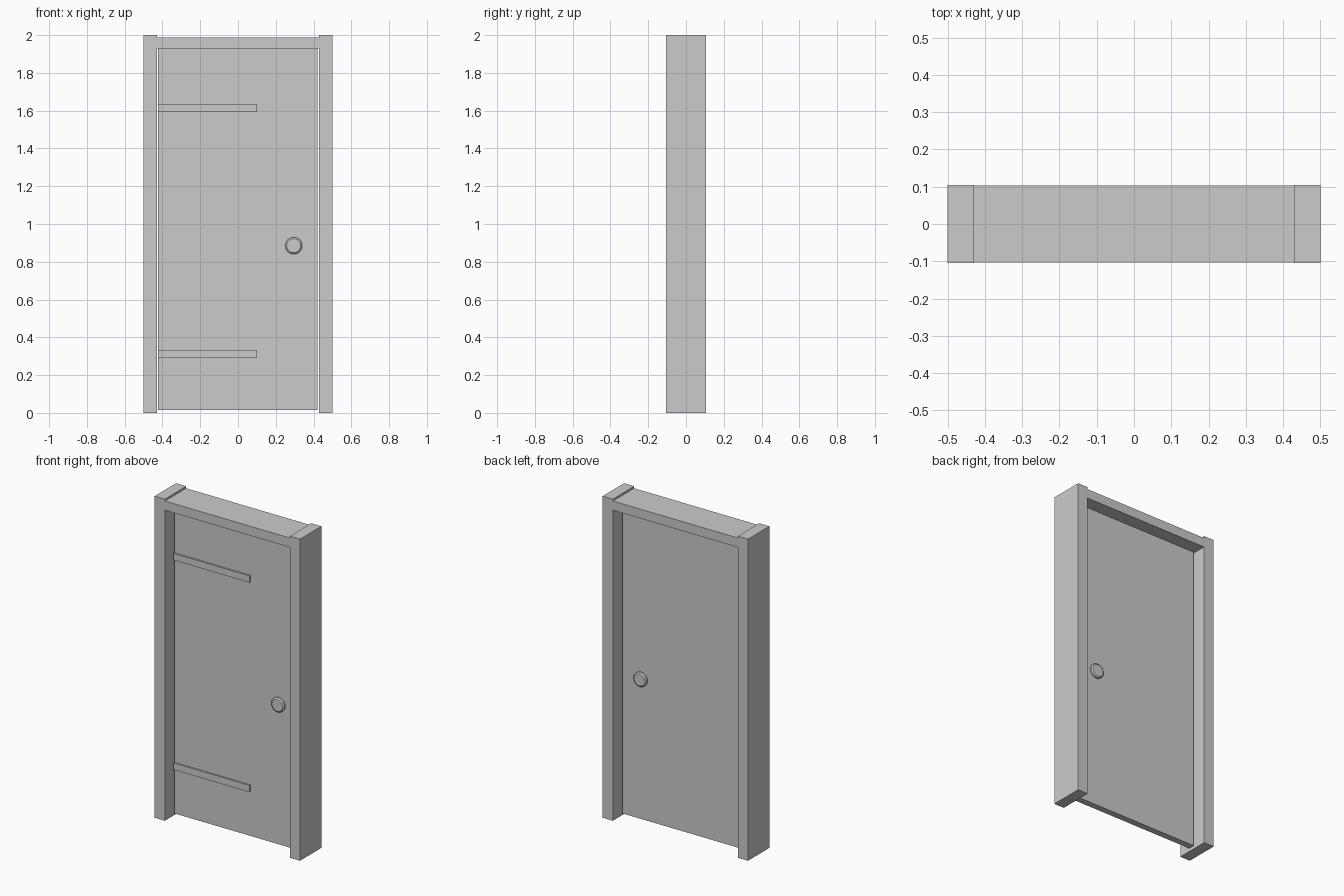
import bpy, bmesh, math
from mathutils import Matrix

if "Cube" in bpy.data.objects:
    bpy.data.objects.remove(bpy.data.objects["Cube"])


def add_mesh(name, bm):
    bmesh.ops.recalc_face_normals(bm, faces=bm.faces)
    mesh = bpy.data.meshes.new(name)
    bm.to_mesh(mesh)
    bm.free()
    ob = bpy.data.objects.new(name, mesh)
    bpy.context.collection.objects.link(ob)
    return ob


def box(name, x, y, z):
    """Box from (min, max) pairs on each axis."""
    bm = bmesh.new()
    bmesh.ops.create_cube(bm, size=1)
    for v in bm.verts:
        v.co = [lo + (c + 0.5) * (hi - lo) for c, (lo, hi) in zip(v.co, (x, y, z))]
    return add_mesh(name, bm)


def knob(name, side, cx, cz):
    """Flat round knob with a chamfered rim; side is -1 front, +1 back."""
    n = 32
    bm = bmesh.new()
    rings = []
    for r, y in ((0.045, 0.02), (0.045, 0.03), (0.037, 0.036)):
        rings.append([bm.verts.new((cx + r * math.cos(2 * math.pi * i / n), side * y,
                                    cz + r * math.sin(2 * math.pi * i / n)))
                      for i in range(n)])
    for a, b in zip(rings, rings[1:]):
        for i in range(n):
            j = (i + 1) % n
            bm.faces.new((a[i], a[j], b[j], b[i]))
    bm.faces.new(rings[0])
    bm.faces.new(rings[-1])
    ob = add_mesh(name, bm)
    ob.data.shade_smooth()
    ob.data.set_sharp_from_angle(angle=math.radians(30))
    return ob


# Frame: two posts and a slightly lower lintel
box("left_post", (-0.5, -0.43), (-0.105, 0.105), (0, 2))
box("right_post", (0.43, 0.5), (-0.105, 0.105), (0, 2))
box("lintel", (-0.43, 0.43), (-0.104, 0.104), (1.93, 1.988))

# Door leaf
box("door_panel", (-0.424, 0.422), (-0.02, 0.02), (0.015, 1.93))

# Strap hinges on the front
for label, z in (("lower", 0.312), ("upper", 1.615)):
    box(label + "_hinge_strap", (-0.424, 0.1), (-0.03, -0.02), (z - 0.021, z + 0.021))

# Knobs on both sides
knob("front_knob", -1, 0.295, 0.885)
knob("back_knob", 1, 0.295, 0.885)
